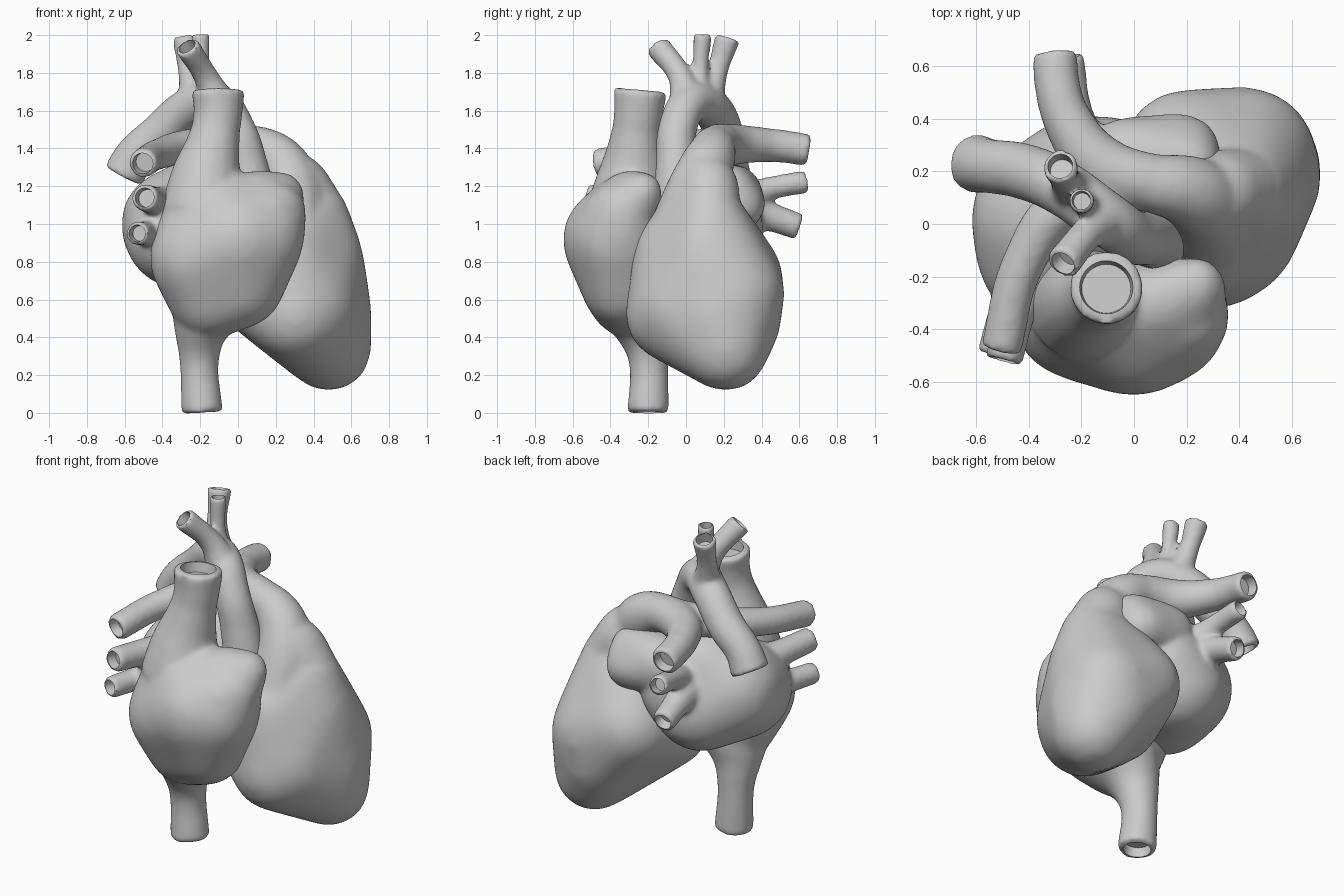
import bpy, bmesh
from mathutils import Vector, Matrix

if "Cube" in bpy.data.objects:
    bpy.data.objects.remove(bpy.data.objects["Cube"])

clay = bpy.data.materials.new("clay_grey")
clay.use_nodes = True
COLOUR = (0.6, 0.6, 0.6, 1)
clay.diffuse_color = COLOUR
clay.node_tree.nodes["Principled BSDF"].inputs["Base Color"].default_value = COLOUR


def link(name, data):
    ob = bpy.data.objects.new(name, data)
    bpy.context.collection.objects.link(ob)
    return ob


def baked(ob):
    bpy.context.view_layer.update()
    dg = bpy.context.evaluated_depsgraph_get()
    return bpy.data.meshes.new_from_object(ob.evaluated_get(dg))


def soften(ob, voxel, iterations):
    """Fuse overlapping shells into one skin and round it."""
    m = ob.modifiers.new("fuse", 'REMESH')
    m.mode, m.voxel_size = 'VOXEL', voxel
    m = ob.modifiers.new("soften", 'SMOOTH')
    m.factor, m.iterations = 0.5, iterations


def absorb(bm, ob):
    """Move a helper object's evaluated mesh into bm."""
    me = baked(ob)
    bm.from_mesh(me)
    bpy.data.objects.remove(ob)
    bpy.data.meshes.remove(me)


def to_object(bm, name):
    bmesh.ops.remove_doubles(bm, verts=bm.verts, dist=1e-5)
    bmesh.ops.recalc_face_normals(bm, faces=bm.faces)
    me = bpy.data.meshes.new(name)
    bm.to_mesh(me)
    bm.free()
    return link(name, me)


def add_hull(bm, balls, grow=0.016):
    """Rounded chamber: softened hull around a few balls (x, y, z, radius)."""
    tmp = bmesh.new()
    for x, y, z, r in balls:
        bmesh.ops.create_icosphere(tmp, subdivisions=3, radius=r + grow,
                                   matrix=Matrix.Translation((x, y, z)))
    cloud = [v.co.copy() for v in tmp.verts]
    tmp.clear()
    verts = [tmp.verts.new(co) for co in cloud]
    bmesh.ops.convex_hull(tmp, input=verts)
    bmesh.ops.delete(tmp, geom=[v for v in tmp.verts if not v.link_faces], context='VERTS')
    ob = to_object(tmp, "tmp")
    soften(ob, 0.035, 14)
    absorb(bm, ob)


def add_tube(bm, path):
    """Vessel: smooth tapered tube through points (x, y, z, radius)."""
    cu = bpy.data.curves.new("tmp", 'CURVE')
    cu.dimensions = '3D'
    cu.bevel_depth, cu.bevel_resolution, cu.resolution_u = 1, 6, 8
    cu.use_fill_caps = True
    sp = cu.splines.new('BEZIER')
    sp.bezier_points.add(len(path) - 1)
    sp.radius_interpolation = 'CARDINAL'
    for p, (x, y, z, r) in zip(sp.bezier_points, path):
        p.co, p.radius = (x, y, z), r
        p.handle_left_type = p.handle_right_type = 'AUTO'
    absorb(bm, link("tmp", cu))


def add_bore(bm, path, wall=0.76, depth=0.06):
    """Cutter for the open end of a vessel."""
    end, prev = Vector(path[-1][:3]), Vector(path[-2][:3])
    axis = (end - prev).normalized()
    r = path[-1][3] * wall
    mat = Matrix.Translation(end) @ axis.to_track_quat('Z', 'Y').to_matrix().to_4x4()
    bmesh.ops.create_cone(bm, cap_ends=True, segments=32, radius1=r * 0.85, radius2=r,
                          depth=depth * 2, matrix=mat)


def organ(name, hulls, vessels, smooth=10):
    """Fuse chambers and vessels into one soft skin, then open the vessel ends."""
    bm, cut = bmesh.new(), bmesh.new()
    for h in hulls:
        add_hull(bm, h)
    for v in vessels:
        add_tube(bm, v)
        add_bore(cut, v)
    ob = to_object(bm, name)
    cutter = to_object(cut, "bore_cutter")
    cutter.hide_render = True
    soften(ob, 0.014, smooth)
    m = ob.modifiers.new("open_ends", 'BOOLEAN')
    m.operation, m.object, m.solver = 'DIFFERENCE', cutter, 'EXACT'
    me = baked(ob)
    ob.modifiers.clear()
    ob.data = me
    bpy.data.objects.remove(cutter)
    me.materials.clear()
    me.materials.append(clay)
    bpy.ops.object.select_all(action='DESELECT')
    ob.select_set(True)
    bpy.context.view_layer.objects.active = ob
    bpy.ops.object.shade_smooth_by_angle(angle=0.8)


# Right atrium with the upper and lower great veins
organ("right_atrium",
      [[(0, -.39, .92, .255), (-.21, -.33, .82, .25), (.1, -.36, .92, .24), (.02, -.33, .67, .21),
        (-.15, -.29, .61, .21), (-.2, -.29, 1.14, .16), (.19, -.34, 1.06, .165)],
       [(.15, -.36, 1.02, .19), (.24, -.23, 1.17, .1), (.08, -.3, 1.15, .13), (.05, -.38, .95, .22)]],
      [[(-.19, -.31, 1.05, .22), (-.165, -.28, 1.27, .185), (-.125, -.265, 1.46, .138),
        (-.105, -.25, 1.6, .132), (-.105, -.24, 1.71, .144)],
       [(-.12, -.28, .64, .24), (-.19, -.235, .46, .16), (-.205, -.2, .29, .107), (-.19, -.2, 0, .112)]],
      smooth=22)

# Ventricles with the lung artery trunk and its two branches
organ("ventricles",
      [[(.48, .21, .34, .215), (.49, .17, .5, .208), (.31, -.07, .52, .24), (.42, .25, .63, .26),
        (.2, .26, .72, .24), (.41, .13, .83, .24), (.25, -.03, .83, .24), (.37, -.03, .56, .24),
        (.28, .08, 1.1, .16), (.41, .12, 1.06, .16), (.1, 0, .62, .2), (.4, .27, .48, .22)],
       [(.28, .05, .95, .2), (.42, .13, 1.05, .15), (.27, .09, 1.24, .15), (.33, .12, 1.2, .15)]],
      [[(.28, .02, 1, .2), (.27, .08, 1.23, .16), (.19, .13, 1.355, .135), (.05, .16, 1.415, .112),
        (-.13, .23, 1.42, .112), (-.25, .39, 1.42, .095), (-.29, .52, 1.41, .088), (-.3, .65, 1.39, .087)],
       [(.05, .16, 1.41, .1), (-.25, .08, 1.41, .095), (-.42, -.15, 1.37, .083), (-.505, -.48, 1.32, .079)]],
      smooth=18)

# Left atrium with its ear-shaped pouch and four lung veins
organ("left_atrium",
      [[(-.33, .02, 1, .28), (-.31, -.1, .95, .28), (-.1, .15, 1, .25), (-.2, .1, 1.15, .2),
        (-.2, .14, .91, .26)],
       [(-.02, .24, 1.15, .16), (.19, .28, 1.1, .13), (.21, .23, 1.2, .11)]],
      [[(-.32, -.05, 1.1, .1), (-.43, -.28, 1.12, .08), (-.495, -.52, 1.14, .073)],
       [(-.35, -.1, .95, .1), (-.47, -.3, .95, .072), (-.535, -.5, .95, .064)],
       [(-.17, .25, 1.1, .1), (-.22, .42, 1.18, .066), (-.25, .64, 1.225, .062)],
       [(-.2, .2, 1.08, .13), (-.24, .4, 1.05, .085), (-.26, .6, .985, .071)]],
      smooth=14)

# Aorta: rising part, arch, descending part and three neck branches
organ("aorta", [],
      [[(.1, -.05, 1, .13), (.05, -.05, 1.3, .112), (-.01, -.045, 1.5, .103), (-.12, .03, 1.645, .105),
        (-.26, .13, 1.615, .106), (-.42, .2, 1.475, .107), (-.55, .22, 1.36, .104), (-.605, .23, 1.255, .113)],
       [(-.1, .01, 1.62, .1), (-.17, -.03, 1.78, .066), (-.27, -.15, 1.94, .067)],
       [(-.16, .07, 1.66, .06), (-.19, .075, 1.82, .043), (-.2, .09, 2.005, .05)],
       [(-.22, .11, 1.64, .09), (-.26, .165, 1.81, .058), (-.28, .22, 1.985, .068)]],
      smooth=8)
